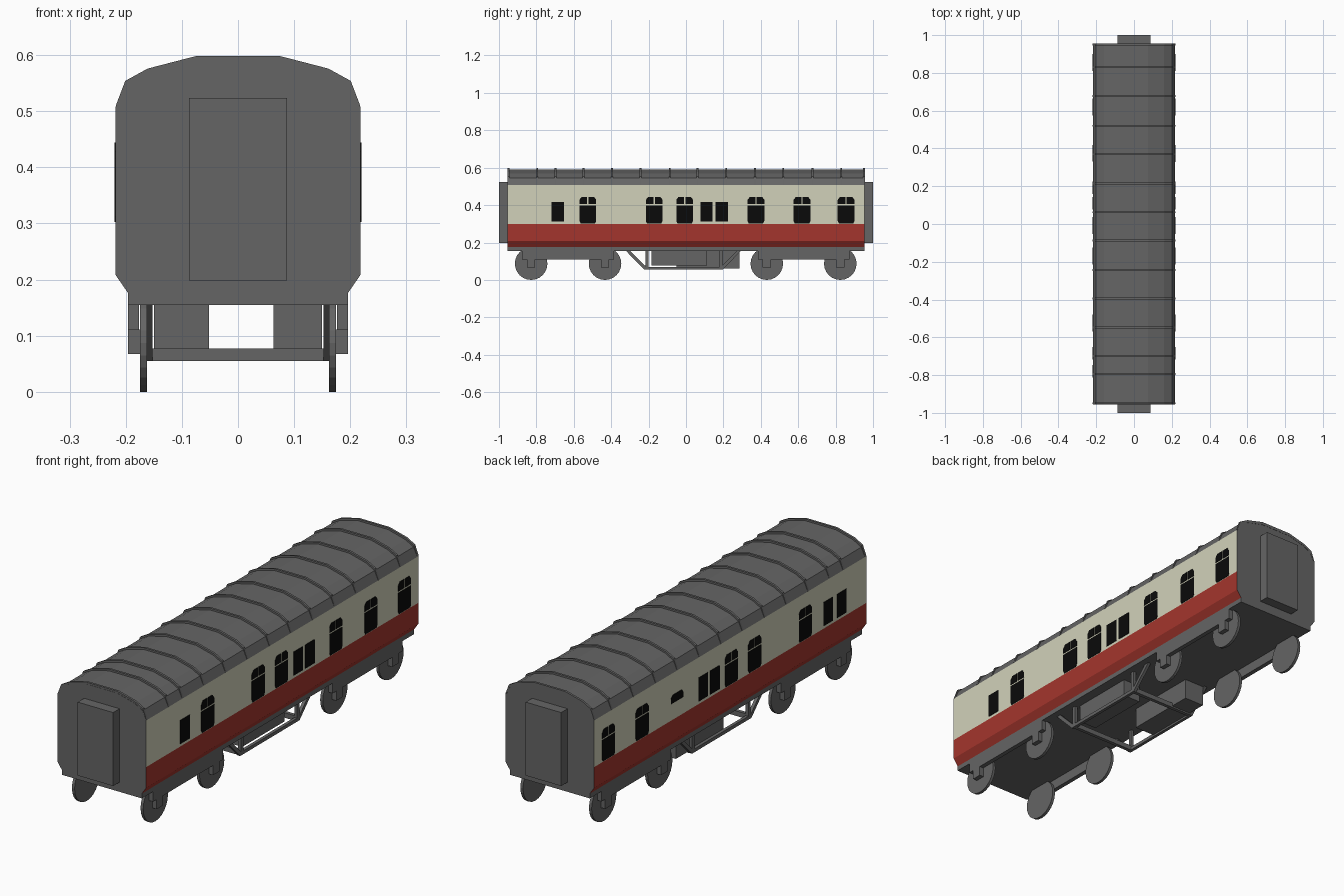
import bpy, bmesh, math
from mathutils import Vector

if "Cube" in bpy.data.objects:
    bpy.data.objects.remove(bpy.data.objects["Cube"])


def material(name, rgb):
    m = bpy.data.materials.new(name)
    m.diffuse_color = (*rgb, 1)
    m.use_nodes = True
    m.node_tree.nodes["Principled BSDF"].inputs["Base Color"].default_value = m.diffuse_color
    return m


GREY = material("grey", (0.13, 0.13, 0.13))
CREAM = material("cream", (0.64, 0.64, 0.49))
RED = material("red", (0.37, 0.036, 0.026))
BLACK = material("black", (0.003, 0.003, 0.003))


def finish(name, bm, mats):
    bmesh.ops.recalc_face_normals(bm, faces=bm.faces)
    me = bpy.data.meshes.new(name)
    bm.to_mesh(me)
    bm.free()
    for m in mats:
        me.materials.append(m)
    ob = bpy.data.objects.new(name, me)
    bpy.context.collection.objects.link(ob)
    return ob


def prism(bm, pts, offset):
    """Extrude a closed loop of 3D points along an offset."""
    f = bm.faces.new([bm.verts.new(p) for p in pts])
    new = bmesh.ops.extrude_face_region(bm, geom=[f], use_keep_orig=True)["geom"]
    bmesh.ops.translate(bm, vec=offset, verts=[v for v in new if isinstance(v, bmesh.types.BMVert)])


def add_box(bm, x, y, z):
    prism(bm, [(x[0], y[0], z[0]), (x[1], y[0], z[0]), (x[1], y[1], z[0]), (x[0], y[1], z[0])],
          (0, 0, z[1] - z[0]))


def box(name, x, y, z, mat=GREY):
    bm = bmesh.new()
    add_box(bm, x, y, z)
    return finish(name, bm, [mat])


def mirrored(half):
    return half + [(-x, z) for x, z in reversed(half)]


# Carriage body: one profile run end to end, coloured by height
body_half = [(0.196, 0.155), (0.196, 0.176), (0.218, 0.208), (0.218, 0.30), (0.218, 0.507),
             (0.200, 0.546), (0.160, 0.568), (0.075, 0.590)]
bm = bmesh.new()
prism(bm, [(x, -0.955, z) for x, z in mirrored(body_half)], (0, 1.91, 0))
bm.normal_update()
for f in bm.faces:
    z = f.calc_center_median().z
    if abs(f.normal.y) < 0.5:
        if 0.177 < z < 0.30:
            f.material_index = 2
        elif 0.30 < z < 0.507 and abs(f.normal.x) > 0.9:
            f.material_index = 1
finish("carriage_body", bm, [GREY, CREAM, RED])

# Roof ribs
outer = [(0.2185, 0.508), (0.201, 0.554), (0.161, 0.576), (0.076, 0.598)]
inner = [(0.214, 0.508), (0.196, 0.543), (0.158, 0.565), (0.074, 0.585)]
loop = mirrored(outer) + list(reversed(mirrored(inner)))
bm = bmesh.new()
for y in (-0.949, -0.795, -0.698, -0.548, -0.395, -0.243, -0.087,
          0.062, 0.215, 0.369, 0.52, 0.677, 0.83, 0.951):
    prism(bm, [(x, y - 0.005, z) for x, z in loop], (0, 0.01, 0))
finish("roof_ribs", bm, [GREY])

# End gangways
for s, label in ((-1, "front"), (1, "back")):
    box(label + "_gangway", (-0.087, 0.087), sorted((s * 0.95, s * 1.0)), (0.198, 0.524))


# Windows: thin black plates on each side
def pane(bm, s, pts):
    prism(bm, [(s * 0.2175, y, z) for y, z in pts], (s * 0.0025, 0, 0))


def large_window(bm, s, y):
    w, c = 0.045, 0.012
    pane(bm, s, [(y - w + c / 2, 0.303), (y + w - c / 2, 0.303), (y + w, 0.315), (y + w, 0.398),
                 (y - w, 0.398), (y - w, 0.315)])
    for d in (-1, 1):
        pane(bm, s, [(y + d * 0.003, 0.405), (y + d * w, 0.405), (y + d * w, 0.428),
                     (y + d * (w - c), 0.444), (y + d * 0.003, 0.444)])


def small_window(bm, s, y):
    pane(bm, s, [(y - 0.033, 0.312), (y + 0.033, 0.312), (y + 0.033, 0.417), (y - 0.033, 0.417)])


sides = {
    "right": (1, (-0.525, -0.17, -0.007, 0.374, 0.62, 0.856), (-0.685, 0.11, 0.192)),
    "left": (-1, (-0.525, -0.17, -0.007, 0.62, 0.856), (-0.78, -0.685, 0.11, 0.192)),
}
for label, (s, large, small) in sides.items():
    bm = bmesh.new()
    for y in large:
        large_window(bm, s, y)
    for y in small:
        small_window(bm, s, y)
    if s < 0:  # narrow washroom vent window
        pane(bm, s, [(0.33, 0.374), (0.418, 0.374), (0.418, 0.396), (0.405, 0.41),
                     (0.343, 0.41), (0.33, 0.396)])
    finish(label + "_windows", bm, [BLACK])

# Bogies: wheels, side frames and axle boxes
WHEELS = (-0.828, -0.433, 0.432, 0.825)
R = 0.087
for s, label in ((-1, "left"), (1, "right")):
    bm = bmesh.new()
    for y in WHEELS:
        ring = [(s * 0.162, y + R * math.cos(a), R + R * math.sin(a))
                for a in (2 * math.pi * i / 24 for i in range(24))]
        prism(bm, ring, (s * 0.013, 0, 0))
    finish(label + "_wheels", bm, [GREY])

    bm = bmesh.new()
    for a, b in (WHEELS[:2], WHEELS[2:]):
        add_box(bm, sorted((s * 0.176, s * 0.196)), (a - 0.048, b + 0.048), (0.11, 0.156))
    for y in WHEELS:
        add_box(bm, sorted((s * 0.175, s * 0.196)), (y - 0.022, y + 0.022), (0.067, 0.111))
    finish(label + "_bogie_frames", bm, [GREY])

    # Underframe truss: sloping ends, bottom rail and posts
    bm = bmesh.new()
    x0 = s * 0.152
    truss = [(-0.322, 0.156), (-0.222, 0.055), (0.195, 0.055), (0.295, 0.156),
             (0.272, 0.156), (0.188, 0.070), (-0.214, 0.070), (-0.300, 0.156)]
    prism(bm, [(x0, y, z) for y, z in truss], (s * 0.014, 0, 0))
    for y in (-0.208, 0.186):
        add_box(bm, sorted((x0, x0 + s * 0.014)), (y - 0.008, y + 0.008), (0.06, 0.156))
    finish(label + "_truss", bm, [GREY])

# Cross bars joining the trusses
for y, label in ((-0.21, "front"), (0.188, "back")):
    box(label + "_cross_bar", (-0.155, 0.155), (y - 0.008, y + 0.008), (0.055, 0.077))

# Equipment boxes under the floor
box("right_equipment_box", (0.063, 0.150), (-0.185, 0.112), (0.077, 0.156))
box("left_equipment_box", (-0.150, -0.052), (-0.05, 0.285), (0.062, 0.156))
